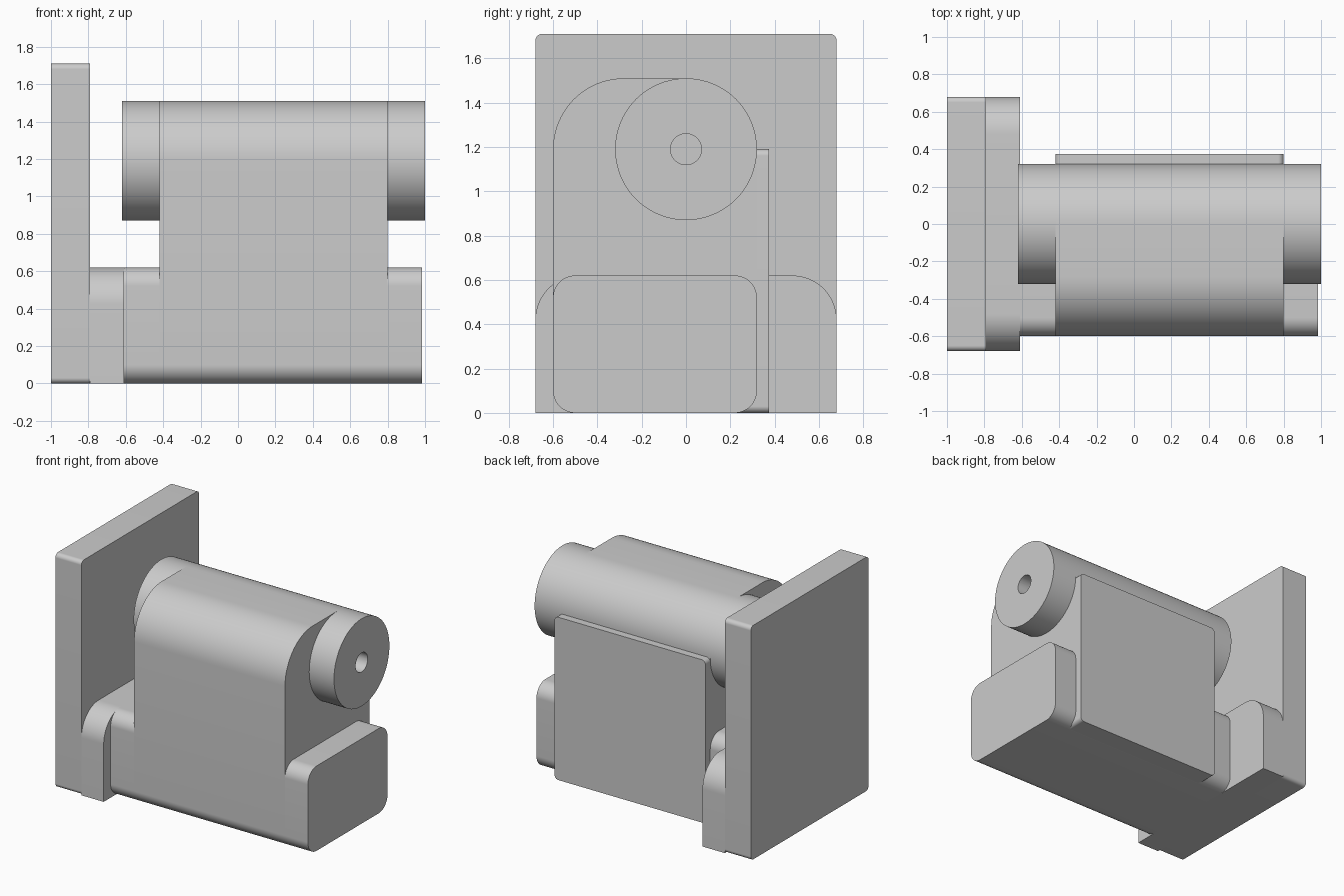
import bpy, bmesh, math
from mathutils import Vector

cube = bpy.data.objects.get("Cube")
if cube:
    bpy.data.objects.remove(cube, do_unlink=True)

GREY = (0.6, 0.6, 0.6, 1.0)
grey = bpy.data.materials.new("light grey")
grey.use_nodes = True
grey.diffuse_color = GREY
grey.node_tree.nodes["Principled BSDF"].inputs["Base Color"].default_value = GREY


def box_profile(a0, a1, b0, b1, radii, steps=20):
    """Rectangle with its own radius per corner, counter-clockwise from low/low."""
    corners = [Vector(c) for c in ((a0, b0), (a1, b0), (a1, b1), (a0, b1))]
    points = []
    for i, (p, r) in enumerate(zip(corners, radii)):
        if r == 0:
            points.append(p)
            continue
        u = (corners[i - 1] - p).normalized()
        v = (corners[(i + 1) % 4] - p).normalized()
        centre = p + (u + v) * r
        for k in range(steps + 1):
            t = math.pi / 2 * k / steps
            points.append(centre - v * r * math.cos(t) - u * r * math.sin(t))
    return points


def circle_profile(a, b, r, count=80):
    turns = [2 * math.pi * k / count for k in range(count)]
    return [Vector((a + r * math.cos(t), b + r * math.sin(t))) for t in turns]


def prism(name, profile, start, end, axis="x"):
    """Extrude a profile (y,z along x, or x,z along y)."""
    bm = bmesh.new()
    place = (lambda p: (start, p.x, p.y)) if axis == "x" else (lambda p: (p.x, start, p.y))
    face = bm.faces.new([bm.verts.new(place(p)) for p in profile])
    new = bmesh.ops.extrude_face_region(bm, geom=[face])["geom"]
    depth = end - start
    bmesh.ops.translate(bm, verts=[g for g in new if isinstance(g, bmesh.types.BMVert)],
                        vec=(depth, 0, 0) if axis == "x" else (0, depth, 0))
    bmesh.ops.recalc_face_normals(bm, faces=bm.faces)
    mesh = bpy.data.meshes.new(name)
    bm.to_mesh(mesh)
    bm.free()
    mesh.materials.append(grey)
    obj = bpy.data.objects.new(name, mesh)
    bpy.context.collection.objects.link(obj)
    return obj


def activate(obj):
    bpy.ops.object.select_all(action="DESELECT")
    obj.select_set(True)
    bpy.context.view_layer.objects.active = obj


# Main dimensions
SHAFT_Z, SHAFT_R, BORE_R = 1.19, 0.32, 0.07
BODY_X0, BODY_X1 = -0.42, 0.80
FRONT, BACK = -0.60, 0.32

# Mounting plate and the shoulder in front of it
parts = [
    prism("mounting_plate", box_profile(-0.68, 0.68, 0, 1.71, [0.03] * 4), -1.0, -0.79),
    prism("shoulder", box_profile(-0.68, 0.68, 0, 0.62, [0, 0, 0.2, 0.2]), -0.79, -0.61),
]

# Feet on both sides of the body
foot = box_profile(FRONT, BACK, 0, 0.62, [0.1] * 4)
parts.append(prism("inner_foot", foot, -0.61, BODY_X0))
parts.append(prism("outer_foot", foot, BODY_X1, 0.985))

# Body with a rounded top, and the cylinder ends that stick out of it
body = box_profile(FRONT, BACK, 0, SHAFT_Z + SHAFT_R, [0.1, 0.1, SHAFT_R, SHAFT_R])
disc = circle_profile(0, SHAFT_Z, SHAFT_R)
bored = [
    prism("body", body, BODY_X0, BODY_X1),
    prism("inner_cylinder_end", disc, -0.62, BODY_X0),
    prism("outer_cylinder_end", disc, BODY_X1, 1.0),
]
parts += bored

# Back cover
cover = box_profile(BODY_X0, BODY_X1, 0, SHAFT_Z, [0.03] * 4)
parts.append(prism("back_cover", cover, 0.23, 0.375, axis="y"))

# Bore through the cylinder axis
cutter = prism("bore_cutter", circle_profile(0, SHAFT_Z, BORE_R, 40), -0.75, 1.2)
for obj in bored:
    activate(obj)
    cut = obj.modifiers.new("bore", "BOOLEAN")
    cut.operation = "DIFFERENCE"
    cut.solver = "EXACT"
    cut.object = cutter
    bpy.ops.object.modifier_apply(modifier=cut.name)
bpy.data.objects.remove(cutter, do_unlink=True)

# Smooth rounds, sharp edges
for obj in parts:
    activate(obj)
    bpy.ops.object.shade_smooth_by_angle(angle=math.radians(30))
